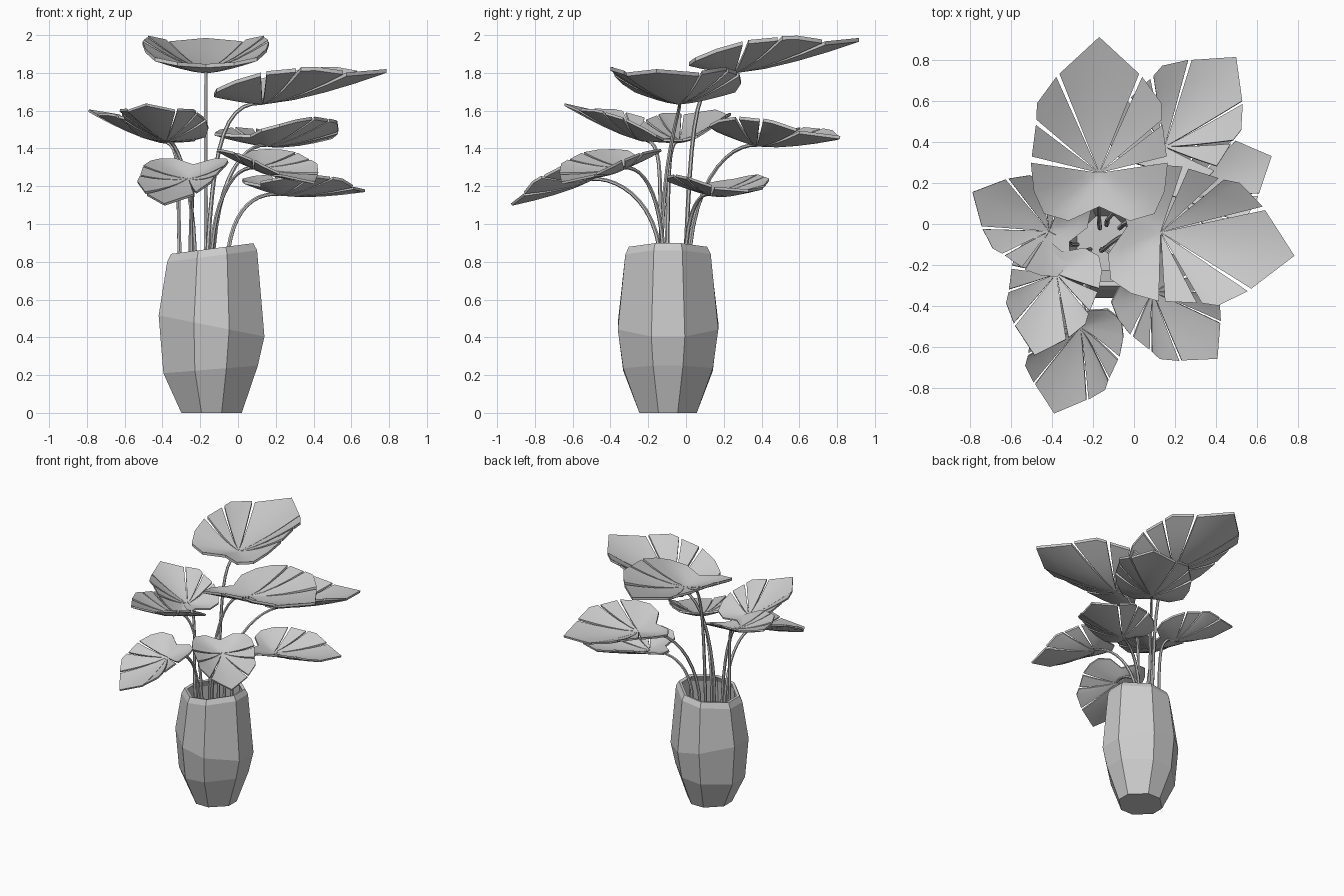
import bpy, bmesh, math
from mathutils import Vector, Matrix

if "Cube" in bpy.data.objects:
    bpy.data.objects.remove(bpy.data.objects["Cube"])


def finish(name, bm, smooth):
    bmesh.ops.recalc_face_normals(bm, faces=bm.faces[:])
    me = bpy.data.meshes.new(name)
    bm.to_mesh(me)
    bm.free()
    ob = bpy.data.objects.new(name, me)
    bpy.context.collection.objects.link(ob)
    if smooth:
        bpy.ops.object.select_all(action='DESELECT')
        ob.select_set(True)
        bpy.context.view_layer.objects.active = ob
        bpy.ops.object.shade_smooth_by_angle(angle=math.radians(35))
    return ob


# Faceted eight-sided vase with a slanted rim: (x centre, half width, z, slope in x)
RINGS = [(-.14, .16, 0, 0), (-.145, .25, .23, .08), (-.14, .28, .46, -.2),
         (-.137, .238, .83, .13), (-.137, .218, .87, .13),
         (-.137, .195, .865, .13), (-.137, .215, .82, .13),
         (-.14, .255, .46, -.2), (-.145, .225, .23, .08), (-.14, .14, .03, 0)]
bm = bmesh.new()
rings = []
for cx, w, z, slope in RINGS:
    ring = []
    for q in range(4):
        for p in ((1, -1 / 3), (1, 1 / 3)):
            v = Matrix.Rotation(q * math.pi / 2, 2) @ Vector(p) * w
            ring.append(bm.verts.new((cx + v.x, -.095 + v.y * .95, z + slope * v.x)))
    rings.append(ring)
for a, b in zip(rings, rings[1:]):
    for i in range(8):
        j = (i + 1) % 8
        bm.faces.new((a[i], a[j], b[j], b[i]))
bm.faces.new(rings[0])
bm.faces.new(rings[-1])
finish("vase", bm, False)

# Leaf segments: outer edge points, with the stalk joint at the origin
TIP = [(.195, .485, .15), (0, .665, .168), (-.195, .485, .15)]
SIDE = [(.21, .47, .16), (.305, .34, .18), (.307, .26, .178)]
LOW = [(.31, .235, .172), (.33, .08, .157)]
HALF = [(.335, .05, .15), (.32, -.09, .11), (.27, -.2, .065), (.15, -.235, .04)]


def mirror(pts):
    return [(-x, y, z) for x, y, z in reversed(pts)]


SEGMENTS = [TIP, SIDE, mirror(SIDE), LOW, mirror(LOW),
            HALF + [(0, -.165, .03)] + mirror(HALF)]
LEVELS = [.25, .5, .75, 1]


def leaf(name, base, heading, pitch, roll, scale):
    bm = bmesh.new()
    for seg in SEGMENTS:
        hub = bm.verts.new((0, 0, 0))
        rows = [[bm.verts.new((x * t, y * t, z * t ** 1.4)) for x, y, z in seg] for t in LEVELS]
        for i in range(len(seg) - 1):
            bm.faces.new((hub, rows[0][i], rows[0][i + 1]))
            for a, b in zip(rows, rows[1:]):
                bm.faces.new((a[i], b[i], b[i + 1], a[i + 1]))
    # blade thickness
    ret = bmesh.ops.extrude_face_region(bm, geom=bm.faces[:], use_keep_orig=True)
    top = [g for g in ret['geom'] if isinstance(g, bmesh.types.BMVert)]
    bmesh.ops.translate(bm, verts=top, vec=(0, 0, .02))
    rad = math.radians
    m = (Matrix.Translation(base) @ Matrix.Rotation(rad(heading - 90), 4, 'Z')
         @ Matrix.Rotation(rad(pitch), 4, 'X') @ Matrix.Rotation(rad(roll), 4, 'Y')
         @ Matrix.Scale(scale, 4))
    bmesh.ops.transform(bm, matrix=m, verts=bm.verts[:])
    finish(name, bm, True)


def stem(name, root, base, heading, scale):
    # stalk rises from the vase and bends over into the leaf joint
    end = Vector(base) + Vector((0, 0, .008))
    h = math.radians(heading)
    d = Vector((math.cos(h), math.sin(h), 0))
    p0 = Vector((root[0], root[1], .87))
    p1 = p0.lerp(end, .12)
    p1.z = p0.z + (end.z - p0.z) * .75
    p2 = end - d * .2 * scale + Vector((0, 0, .01))
    pts = [Vector((root[0] * .8 - .03, root[1] * .8 - .02, .4))]
    for i in range(11):
        t = i / 10
        s = 1 - t
        pts.append(p0 * s ** 3 + p1 * 3 * s * s * t + p2 * 3 * s * t * t + end * t ** 3)
    bm = bmesh.new()
    loops = []
    for i, p in enumerate(pts):
        tan = pts[min(i + 1, len(pts) - 1)] - pts[max(i - 1, 0)]
        side = tan.cross(Vector((-d.y, d.x, 0))).normalized()
        other = tan.normalized().cross(side)
        r = .012 - .003 * i / len(pts)
        loops.append([bm.verts.new(p + r * (side * math.cos(k * math.pi / 3)
                                            + other * math.sin(k * math.pi / 3)))
                      for k in range(6)])
    for a, b in zip(loops, loops[1:]):
        for k in range(6):
            bm.faces.new((a[k], a[(k + 1) % 6], b[(k + 1) % 6], b[k]))
    bm.faces.new(loops[0])
    bm.faces.new(loops[-1])
    finish(name, bm, True)


# Eight leaves: joint, heading, pitch, roll, scale, stalk position at the rim
PLANTS = [
    ("top", (-.17, .25, 1.797), 90, 0, 0, 1, (-.17, 0)),
    ("right", (.13, -.04, 1.632), -10, 0, 0, 1, (-.16, -.13)),
    ("left", (-.415, -.035, 1.43), 153, 7, 0, .66, (-.31, -.1)),
    ("front_left", (-.38, -.245, 1.44), -105, 10, 0, .66, (-.23, -.13)),
    ("back_right", (.15, .375, 1.41), 50, -10, -6, .82, (-.13, .02)),
    ("front_right", (.09, -.33, 1.29), -46, -24, 0, .67, (-.14, -.12)),
    ("low_front", (-.26, -.5, 1.23), -107, -31, 0, .67, (-.25, -.14)),
    ("low_right", (.22, .13, 1.15), 24, -12, 0, .72, (-.05, 0)),
]
for name, base, heading, pitch, roll, scale, root in PLANTS:
    leaf(name + "_leaf", base, heading, pitch, roll, scale)
    stem(name + "_stem", root, base, heading, scale)
